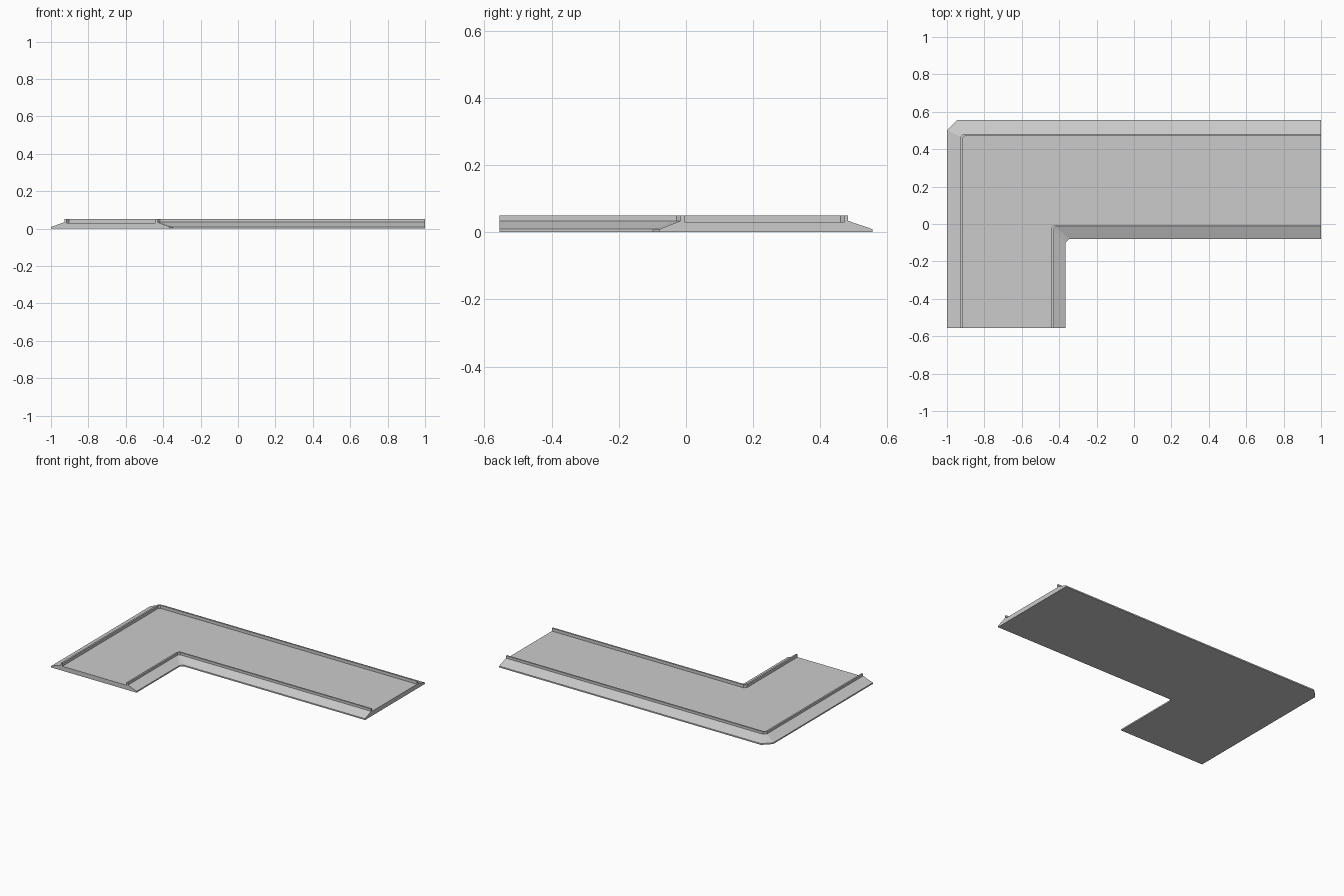
import bpy, bmesh

if "Cube" in bpy.data.objects:
    bpy.data.objects.remove(bpy.data.objects["Cube"])

LEFT, BACK, RIGHT, FRONT = -1.0, 0.555, 1.0, -0.555

# Cross-section of the path: (inset from outer edge, height, corner chamfer)
PROFILE = [
    (0.000, 0.000, 0.053), (0.000, 0.009, 0.053),   # outer lip
    (0.073, 0.034, 0.016), (0.073, 0.050, 0.016),   # outer bank, kerb
    (0.084, 0.050, 0.012), (0.084, 0.030, 0.012),
    (0.560, 0.030, 0.015), (0.560, 0.050, 0.015),   # floor, inner kerb
    (0.571, 0.050, 0.012), (0.571, 0.034, 0.012),
    (0.635, 0.009, 0.018), (0.635, 0.000, 0.018),   # inner bank and lip
]


def rail(bm, d, z, c):
    """One profile point carried round the chamfered corner."""
    x, y = LEFT + d, BACK - d
    path = [(RIGHT, y), (x + c, y), (x, y - c), (x, FRONT)]
    return [bm.verts.new((px, py, z)) for px, py in path]


# Corner walkway swept as one closed solid
bm = bmesh.new()
rails = [rail(bm, *p) for p in PROFILE]
for a, b in zip(rails, rails[1:] + rails[:1]):
    for i in range(3):
        bm.faces.new((a[i], a[i + 1], b[i + 1], b[i]))

# End caps
for end in (0, 3):
    bm.faces.new([r[end] for r in rails])

bmesh.ops.recalc_face_normals(bm, faces=bm.faces)
mesh = bpy.data.meshes.new("corner_walkway")
bm.to_mesh(mesh)
bm.free()
bpy.context.collection.objects.link(bpy.data.objects.new("corner_walkway", mesh))
